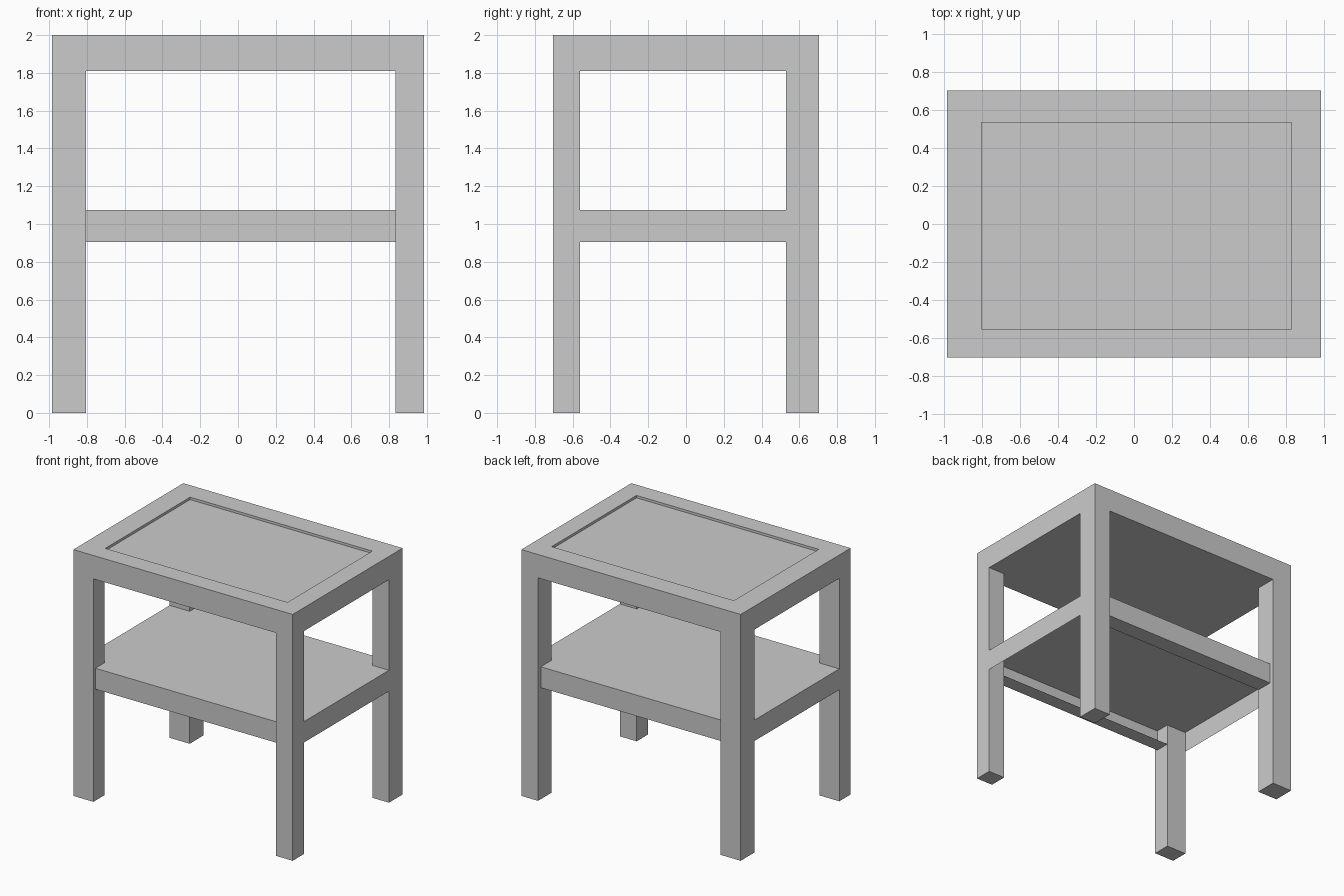
import bpy, bmesh

if "Cube" in bpy.data.objects:
    bpy.data.objects.remove(bpy.data.objects["Cube"])

# Overall extents and the opening between the legs
X0, X1, Y0, Y1 = -0.985, 0.985, -0.705, 0.705
IX0, IX1, IY0, IY1 = -0.805, 0.835, -0.56, 0.53
TOP, UNDER = 2.0, 1.81
SHELF_TOP, SHELF_LOW = 1.075, 0.905


def finish(name, bm, recalc=True):
    if recalc:
        bmesh.ops.recalc_face_normals(bm, faces=bm.faces)
    mesh = bpy.data.meshes.new(name)
    bm.to_mesh(mesh)
    bm.free()
    obj = bpy.data.objects.new(name, mesh)
    bpy.context.collection.objects.link(obj)
    return obj


def stacked_rects(name, rects):
    """Closed solid through a stack of rectangles (x0, x1, y0, y1, z)."""
    bm = bmesh.new()
    loops = [[bm.verts.new((x, y, z)) for x, y in ((a, c), (b, c), (b, d), (a, d))]
             for a, b, c, d, z in rects]
    for lo, hi in zip(loops, loops[1:]):
        for i in range(4):
            j = (i + 1) % 4
            bm.faces.new((lo[i], lo[j], hi[j], hi[i]))
    bm.faces.new(loops[0][::-1])
    bm.faces.new(loops[-1])
    return finish(name, bm)


def folded_sheet(name, start, end):
    """Open sheet joining two matching paths of points."""
    bm = bmesh.new()
    a = [bm.verts.new(p) for p in start]
    b = [bm.verts.new(p) for p in end]
    for i in range(len(a) - 1):
        bm.faces.new((a[i], b[i], b[i + 1], a[i + 1]))
    # Turn the sheet so its horizontal top faces up
    bm.normal_update()
    top = max(bm.faces, key=lambda f: f.calc_center_median().z)
    if top.normal.z < 0:
        bmesh.ops.reverse_faces(bm, faces=bm.faces)
    return finish(name, bm, recalc=False)


# Table top with a shallow recessed panel
inner = (-0.805, 0.832, -0.553, 0.535)
outer = (X0, X1, Y0, Y1)
stacked_rects("table_top", [outer + (UNDER,), outer + (TOP,),
                            inner + (TOP,), inner + (TOP - 0.02,)])

# Four legs
for side, xs in (("left", (X0, IX0)), ("right", (IX1, X1))):
    for end, ys in (("front", (Y0, IY0)), ("back", (IY1, Y1))):
        stacked_rects(f"{end}_{side}_leg", [xs + ys + (0,), xs + ys + (UNDER,)])

# Shelf: folded sheet, open below, with lips under the front and back rails
profile = [(IY0, SHELF_LOW), (-0.68, SHELF_LOW), (-0.68, SHELF_TOP),
           (0.67, SHELF_TOP), (0.67, SHELF_LOW), (IY1, SHELF_LOW)]
folded_sheet("shelf", [(IX0, y, z) for y, z in profile],
             [(IX1, y, z) for y, z in profile])

# Shelf ends, flush with the outside of the legs
for side, xo, xi in (("left", X0, IX0), ("right", X1, IX1)):
    path = [(xo, SHELF_LOW), (xo, SHELF_TOP), (xi, SHELF_TOP)]
    folded_sheet(f"{side}_shelf_end", [(x, IY0, z) for x, z in path],
                 [(x, IY1, z) for x, z in path])
